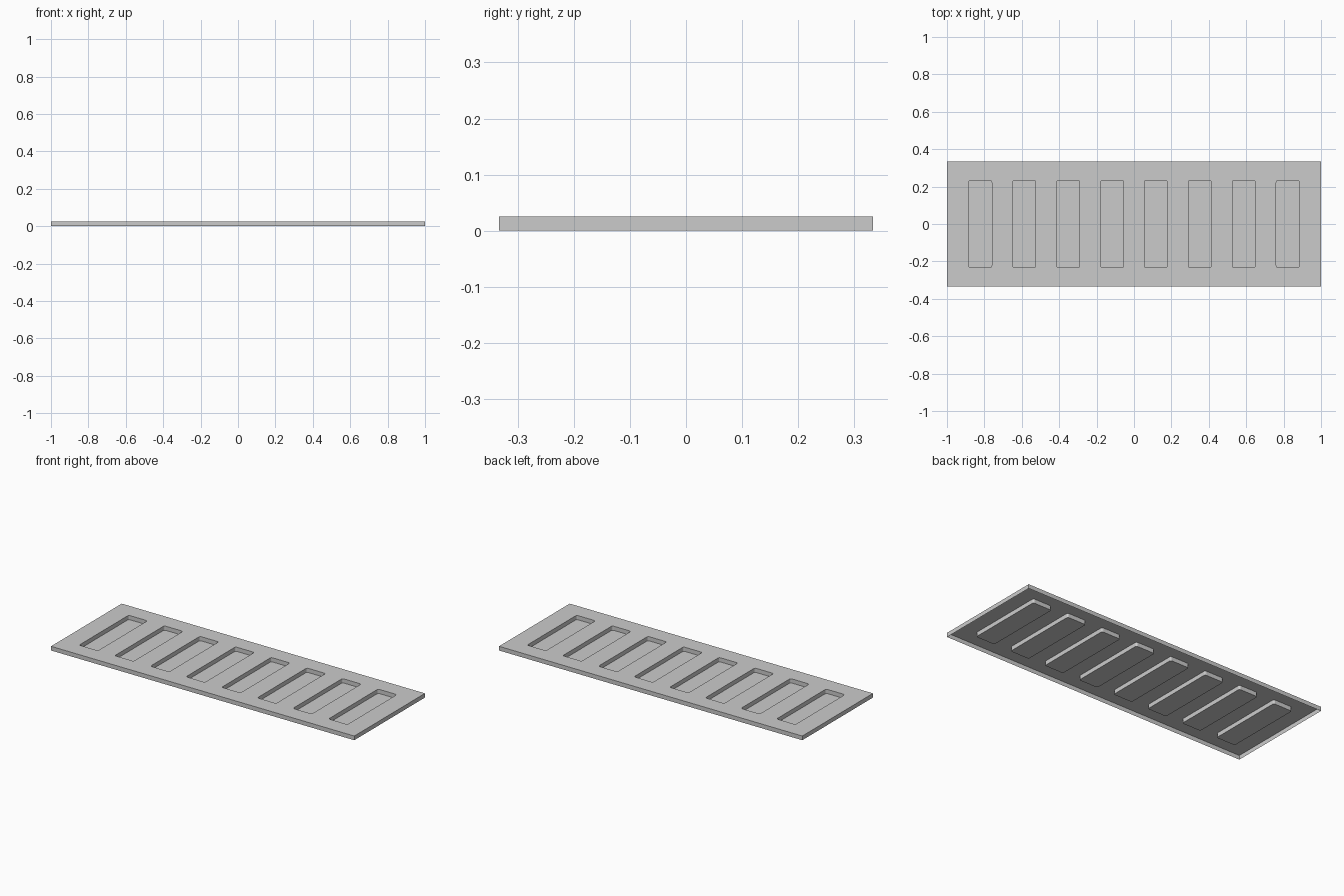
import bpy, bmesh
from math import cos, sin, pi

if "Cube" in bpy.data.objects:
    bpy.data.objects.remove(bpy.data.objects["Cube"])

L, W, H = 1.0, 0.333, 0.025          # half length, half width, height
SLOTS, PITCH = 8, 0.235
SLOT_X, SLOT_Y, RADIUS, STEPS = 0.062, 0.233, 0.01, 3

bm = bmesh.new()


def loop(points, z):
    verts = [bm.verts.new((x, y, z)) for x, y in points]
    n = len(verts)
    edges = [bm.edges.new((verts[i], verts[(i + 1) % n])) for i in range(n)]
    return verts, edges


def wall(a, b):
    n = len(a)
    for i in range(n):
        j = (i + 1) % n
        bm.faces.new((a[i], a[j], b[j], b[i]))


def rounded_rect(cx):
    pts = []
    corners = ((1, 1), (-1, 1), (-1, -1), (1, -1))
    for q, (sx, sy) in enumerate(corners):
        for s in range(STEPS + 1):
            a = (q + s / STEPS) * pi / 2
            pts.append((cx + sx * (SLOT_X - RADIUS) + RADIUS * cos(a),
                        sy * (SLOT_Y - RADIUS) + RADIUS * sin(a)))
    return pts


# Outer rim of the tray cover
rect = [(-L, -W), (L, -W), (L, W), (-L, W)]
rim, top_edges = loop(rect, H)
skirt, _ = loop(rect, 0)

# Slot outlines in the top face, with their floors
pockets = []
for i in range(SLOTS):
    pts = rounded_rect((i - (SLOTS - 1) / 2) * PITCH)
    upper, edges = loop(pts, H)
    lower, _ = loop(pts, 0)
    top_edges += edges
    pockets.append((upper, lower))

# Top face with holes, then open-bottomed skirt and sunken pockets
bmesh.ops.triangle_fill(bm, edges=top_edges, use_beauty=True, use_dissolve=False,
                        normal=(0, 0, 1))
wall(skirt, rim)
for upper, lower in pockets:
    wall(upper, lower)
    bm.faces.new(lower)

# Point all faces outward
bmesh.ops.recalc_face_normals(bm, faces=bm.faces[:])
bm.normal_update()
if sum(f.normal.z * f.calc_area() for f in bm.faces) < 0:
    bmesh.ops.reverse_faces(bm, faces=bm.faces[:])

mesh = bpy.data.meshes.new("slotted_panel")
bm.to_mesh(mesh)
bm.free()
panel = bpy.data.objects.new("slotted_panel", mesh)
bpy.context.collection.objects.link(panel)
